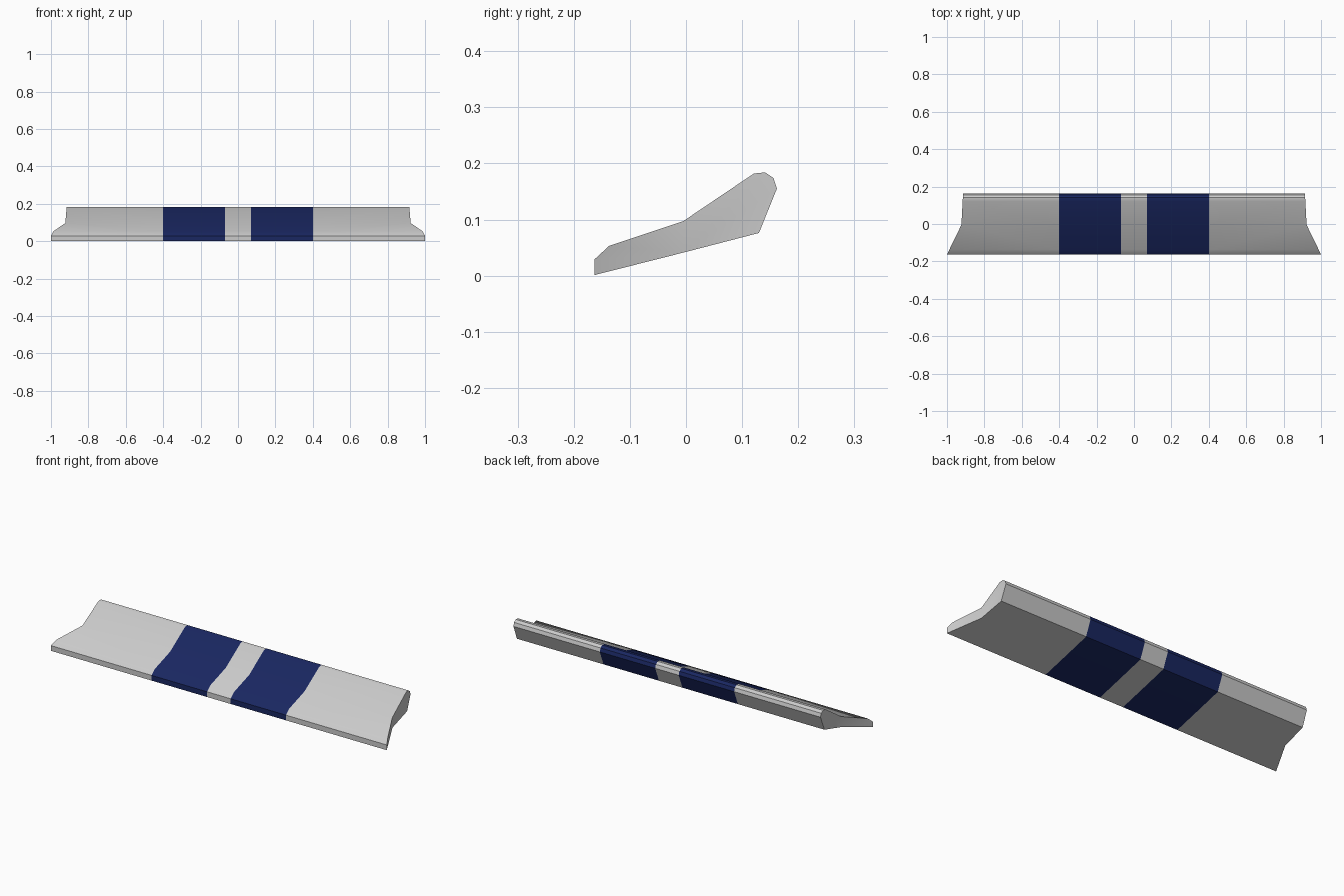
import bpy
import bmesh
import math

if "Cube" in bpy.data.objects:
    bpy.data.objects.remove(bpy.data.objects["Cube"])

# Side outline (y, z): front lip, kinked upper face, rounded crest, underside
PROFILE = [(-0.163, 0.001), (-0.163, 0.029), (-0.137, 0.053), (-0.005, 0.097),
           (0.121, 0.182), (0.141, 0.184), (0.156, 0.174), (0.162, 0.155),
           (0.130, 0.076), (-0.005, 0.041)]
KINK_Y = -0.005
TOP_KINK, BOTTOM_KINK = 3, 9

navy = bpy.data.materials.new("navy")
navy.diffuse_color = (0.01, 0.02, 0.12, 1)
navy.use_nodes = True
navy.node_tree.nodes["Principled BSDF"].inputs["Base Color"].default_value = navy.diffuse_color


def end_x(y):
    """Outer end: flares forward of the kink, nearly square behind it."""
    if y < KINK_Y:
        return 0.923 + 0.077 * (KINK_Y - y) / 0.158
    return 0.923 - 0.009 * (y - KINK_Y) / 0.167


def panel(name, x0, x1=None, mirrored=True, material=None):
    """Sweep the outline from x0 to x1; with no x1 it runs to the closed flared end."""
    bm = bmesh.new()
    inner = [bm.verts.new((x0, y, z)) for y, z in PROFILE]
    outer = [bm.verts.new((end_x(y) if x1 is None else x1, y, z)) for y, z in PROFILE]
    n = len(PROFILE)
    for i in range(n):
        j = (i + 1) % n
        bm.faces.new((inner[i], inner[j], outer[j], outer[i]))
    if x1 is None:
        bm.faces.new(outer[:TOP_KINK + 1] + [outer[BOTTOM_KINK]])
        bm.faces.new(outer[TOP_KINK:BOTTOM_KINK + 1])
    for f in bm.faces:
        f.normal_update()
    # the sweep is ordered consistently, so flip only if the top face points down
    if bm.faces[:][3].normal.z < 0:
        bmesh.ops.reverse_faces(bm, faces=bm.faces[:n])
    for f in bm.faces[:][n:]:
        f.normal_update()
        if f.normal.x < 0:
            f.normal_flip()
    mesh = bpy.data.meshes.new(name)
    bm.to_mesh(mesh)
    bm.free()
    ob = bpy.data.objects.new(name, mesh)
    bpy.context.collection.objects.link(ob)
    if material:
        mesh.materials.append(material)
    if mirrored:
        ob.modifiers.new("mirror", 'MIRROR').use_mirror_merge = False
    bpy.ops.object.select_all(action='DESELECT')
    ob.select_set(True)
    bpy.context.view_layer.objects.active = ob
    bpy.ops.object.shade_smooth_by_angle(angle=math.radians(35))
    return ob


# Centre strip, paired coloured stripes, paired wing ends
panel("centre_panel", -0.07, 0.07, mirrored=False)
panel("stripe_panels", 0.07, 0.40, material=navy)
panel("end_panels", 0.40)
